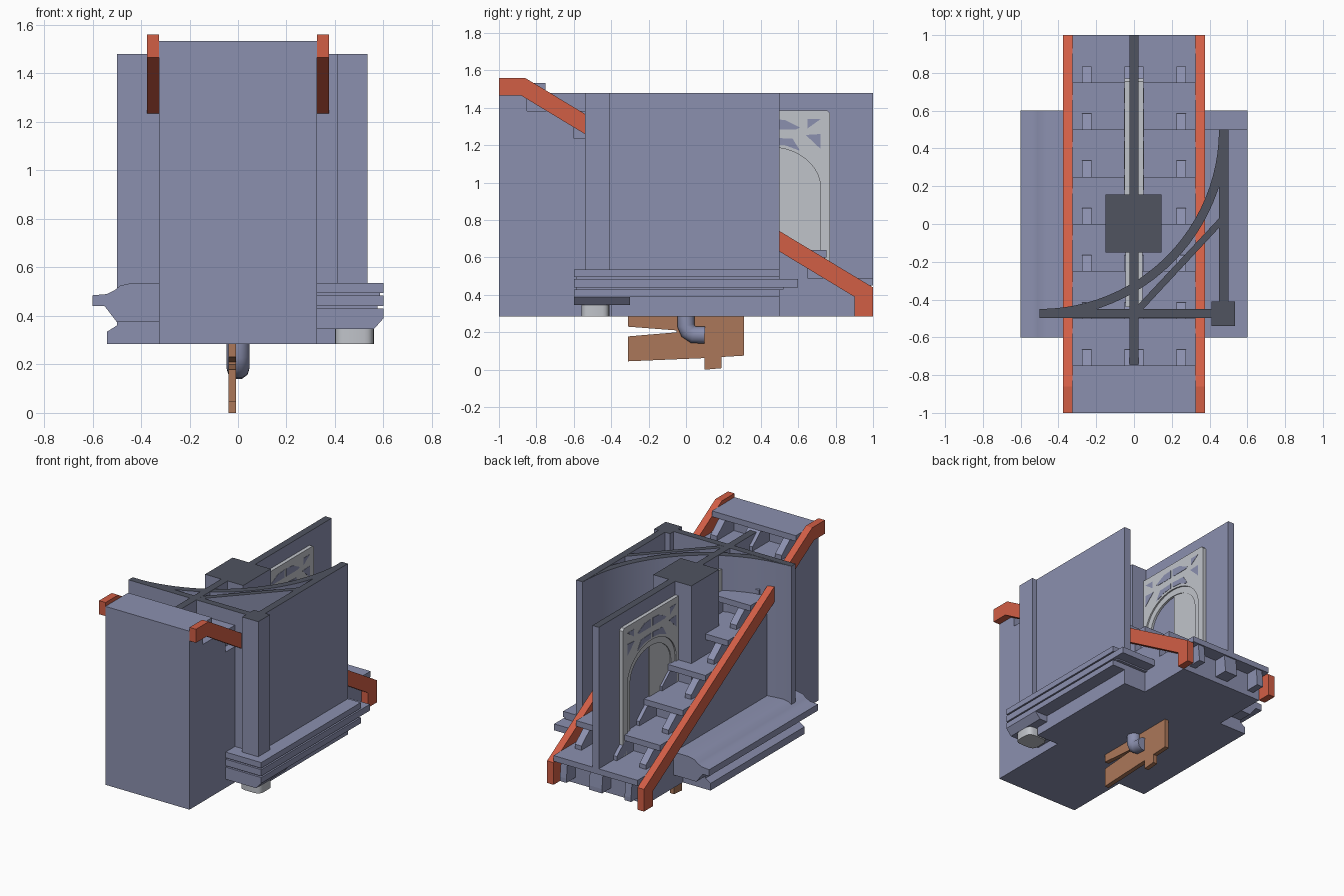
import bpy, bmesh, math
from mathutils import Vector

if "Cube" in bpy.data.objects:
    bpy.data.objects.remove(bpy.data.objects["Cube"])


def mat(name, r, g, b):
    m = bpy.data.materials.new(name)
    m.diffuse_color = (r, g, b, 1)
    m.use_nodes = True
    m.node_tree.nodes["Principled BSDF"].inputs["Base Color"].default_value = m.diffuse_color
    return m


BLUE = mat("slate_blue", 0.26, 0.28, 0.43)
DARK = mat("dark_grey", 0.08, 0.088, 0.117)
RED = mat("rust_red", 0.64, 0.112, 0.06)
BROWN = mat("copper_brown", 0.41, 0.185, 0.1)
GREY = mat("light_grey", 0.53, 0.55, 0.59)


def prism(name, pts, axis, lo, hi, material, cap=None, smooth=False):
    """Extrude a 2D outline along an axis; axis x uses (y,z), y uses (x,z), z uses (x,y)."""
    place = {'x': lambda a, b, t: (t, a, b),
             'y': lambda a, b, t: (a, t, b),
             'z': lambda a, b, t: (a, b, t)}[axis]
    bm = bmesh.new()
    face = bm.faces.new([bm.verts.new(place(a, b, lo)) for a, b in pts])
    ext = bmesh.ops.extrude_face_region(bm, geom=[face])
    shift = Vector(place(0, 0, hi - lo))
    bmesh.ops.translate(bm, vec=shift,
                        verts=[v for v in ext['geom'] if isinstance(v, bmesh.types.BMVert)])
    bmesh.ops.recalc_face_normals(bm, faces=bm.faces)
    bm.normal_update()
    me = bpy.data.meshes.new(name)
    me.materials.append(material)
    if cap:  # upward faces take the cap colour
        me.materials.append(cap)
        for f in bm.faces:
            f.material_index = 1 if f.normal.z > 0.9 else 0
    bm.to_mesh(me)
    bm.free()
    ob = bpy.data.objects.new(name, me)
    bpy.context.collection.objects.link(ob)
    if smooth:
        bpy.ops.object.select_all(action='DESELECT')
        bpy.context.view_layer.objects.active = ob
        ob.select_set(True)
        bpy.ops.object.shade_smooth_by_angle(angle=math.radians(35))
    return ob


def box(name, x, y, z, material, cap=None):
    return prism(name, [(x[0], y[0]), (x[1], y[0]), (x[1], y[1]), (x[0], y[1])],
                 'z', z[0], z[1], material, cap)


FLOOR, TOP = 0.285, 1.48
STEPS, RUN, RISE, Z0 = 8, 0.25, 0.149, 0.49
SLAB, NOSE = 0.04, 0.1


# solid stair body with risers set back under the treads
body = [(-1, FLOOR), (1 - NOSE, FLOOR)]
for i in range(STEPS):
    nose = 1 - RUN * i
    z = Z0 + RISE * i - SLAB
    body += [(nose - NOSE, z), (nose - RUN - NOSE if i < STEPS - 1 else -1, z)]
prism("stair_body", body, 'x', -0.325, 0.325, BLUE)

# treads and the leaning brackets below each nose
for i in range(STEPS):
    nose, z = 1 - RUN * i, Z0 + RISE * i
    box("tread", (-0.325, 0.325), (nose - RUN - (NOSE if i < STEPS - 1 else 0), nose),
        (z - SLAB, z), BLUE)
    low, out = (z - RISE, 0.085) if i else (FLOOR + 0.04, 0.0)
    for x, w in ((-0.25, 0.025), (0, 0.05), (0.25, 0.025)):
        prism("tread_bracket", [(nose - NOSE, z - SLAB), (nose - 0.01, z - SLAB),
                                (nose + out, low + 0.03), (nose + out, low),
                                (nose - NOSE, low)], 'x', x - w, x + w, BLUE)

# sloping handrails
rail = [(-1, 1.56), (-0.86, 1.56), (1, 0.44), (1, FLOOR), (0.9, FLOOR),
        (0.9, 0.39), (-0.88, 1.465), (-1, 1.465)]
for lo in (-0.375, 0.325):
    prism("handrail", rail, 'x', lo, lo + 0.05, RED)

# walls with dark cut tops
box("centre_wall", (-0.025, 0.025), (-0.75, 1), (0.45, TOP), BLUE, DARK)
box("centre_pillar", (-0.15, 0.145), (-0.15, 0.155), (0.7, TOP), BLUE, DARK)
box("front_wall", (-0.5, 0.5), (-0.497, -0.45), (0.4, TOP), BLUE, DARK)
box("side_wall", (0.45, 0.5), (-0.45, 0.5), (0.4, TOP), BLUE, DARK)
box("corner_pillar", (0.41, 0.535), (-0.54, -0.41), (0.4, TOP), BLUE, DARK)
prism("diagonal_wall", [(0.0, -0.45), (0.05, -0.45), (0.45, -0.02), (0.45, 0.03)],
      'z', 0.4, TOP - 0.001, BLUE, DARK)
N = 24
arc = [(-0.5 + r * math.cos(a), 0.5 + r * math.sin(a))
       for r, order in ((0.95, range(N + 1)), (0.997, range(N, -1, -1)))
       for a in (-math.pi / 2 * (1 - k / N) for k in order)]
prism("curved_wall", arc, 'z', 0.4, TOP - 0.002, BLUE, DARK, smooth=True)

# base mouldings, right side
for name, x1, y0, y1, z0, z1 in (
        ("top_moulding", 0.60, -0.6, 0.5, 0.495, 0.535),
        ("moulding_groove", 0.585, -0.585, 0.5, 0.485, 0.495),
        ("base_flange", 0.60, -0.6, 0.6, 0.44, 0.485),
        ("moulding_groove", 0.575, -0.585, 0.52, 0.43, 0.44),
        ("lower_moulding", 0.60, -0.6, 0.5, 0.39, 0.43),
        ("base_foot", 0.5, -0.40, 0.5, FLOOR, 0.39)):
    box(name, (0.3, x1), (y0, y1), (z0, z1), BLUE)
prism("corner_bracket", [(0.3, 0.39), (0.6, 0.39), (0.56, 0.345), (0.3, 0.345)],
      'y', -0.6, -0.3, BLUE)
pad = [(0.48 + 0.08 * math.copysign(abs(math.cos(t)) ** 0.5, math.cos(t)),
        -0.485 + 0.075 * math.copysign(abs(math.sin(t)) ** 0.5, math.sin(t)))
       for t in (2 * math.pi * k / 24 for k in range(24))]
prism("foot_pad", pad, 'z', FLOOR, 0.345, GREY, smooth=True)

# base mouldings, left side: soft rounded ledge over a lower roll
ledge = [(-0.3, 0.535), (-0.44, 0.535), (-0.485, 0.525), (-0.51, 0.505), (-0.54, 0.49),
         (-0.6, 0.485), (-0.6, 0.44), (-0.55, 0.44), (-0.5, 0.375), (-0.3, 0.375)]
prism("left_ledge", ledge, 'y', -0.6, 0.6, BLUE, smooth=True)
prism("left_foot", [(-0.3, 0.38), (-0.5, 0.38), (-0.5, 0.36), (-0.54, 0.335),
                    (-0.54, FLOOR), (-0.3, FLOOR)], 'y', -0.54, 0.5, BLUE)

# arched door frames on both faces of the centre wall
CY, HW, SPRING, RISE_A = 0.45, 0.27, 0.97, 0.22


def arch(hw, rise):
    return [(CY + hw * math.cos(math.pi * k / 20), SPRING + rise * math.sin(math.pi * k / 20))
            for k in range(21)]


for s in (-1, 1):
    def panel(name, pts, a, b, m):
        lo, hi = sorted((s * a, s * b))
        return prism(name, pts, 'x', lo, hi, m)
    panel("door_frame", [(0.77, 0.49), (0.77, 1.37), (0.755, 1.385), (0.13, 1.385), (0.13, 0.49),
                         (CY - HW, 0.49)] + arch(HW, RISE_A)[::-1] + [(CY + HW, 0.49)],
          0.02, 0.05, GREY)
    panel("arch_trim", [(CY + HW, 0.49)] + arch(HW, RISE_A) + [(CY - HW, 0.49), (CY - 0.225, 0.49)]
          + arch(0.225, 0.175)[::-1] + [(CY + 0.225, 0.49)], 0.02, 0.04, GREY)
    # one leaf fills half of the opening
    leaf = [(CY, 0.49)] + [(CY + s * 0.225 * math.sin(t), SPRING + 0.175 * math.cos(t))
                           for t in (math.pi / 2 * k / 10 for k in range(11))]
    panel("door_leaf", leaf + [(CY + s * 0.225, 0.49)], 0.02, 0.034, GREY)
    # spandrel openings, mirrored about the arch centre
    for d in (-1, 1):
        for pts in ([(0.20, 1.29), (0.27, 1.34), (0.20, 1.34)],
                    [(0.27, 1.18), (0.27, 1.26), (0.19, 1.255)],
                    [(0.01, 1.34), (0.08, 1.335), (0.16, 1.295), (0.14, 1.285), (0.01, 1.285)],
                    [(0.01, 1.205), (0.08, 1.2), (0.16, 1.17), (0.12, 1.235), (0.01, 1.24)]):
            panel("frame_opening", [(CY + d * y, z) for y, z in pts], 0.049, 0.052, BLUE)
    # plain panel beyond the pillar
    panel("wall_panel", [(-0.15, 0.95), (-0.15, 1.385), (-0.44, 1.385), (-0.44, 0.95)],
          0.02, 0.045, GREY)

# hanging notched plate under the floor
prism("hanging_plate", [(-0.31, 0.23), (-0.05, 0.21), (-0.05, 0.2), (-0.31, 0.178), (-0.31, 0.045),
                        (0.1, 0.062), (0.1, 0.0), (0.19, 0.008), (0.19, 0.068), (0.31, 0.075),
                        (0.31, FLOOR), (-0.31, FLOOR)], 'x', -0.04, -0.008, BROWN)

# bent pipe
curve = bpy.data.curves.new("bent_pipe", 'CURVE')
curve.dimensions = '3D'
curve.bevel_depth = 0.048
curve.bevel_resolution = 3
curve.use_fill_caps = True
sp = curve.splines.new('POLY')
path = [(0, 0, 0.3), (0, 0, 0.235), (0, 0.012, 0.205), (0, 0.04, 0.187), (0, 0.1, 0.185)]
sp.points.add(len(path) - 1)
for p, co in zip(sp.points, path):
    p.co = (*co, 1)
curve.materials.append(BLUE)
bpy.context.collection.objects.link(bpy.data.objects.new("bent_pipe", curve))
